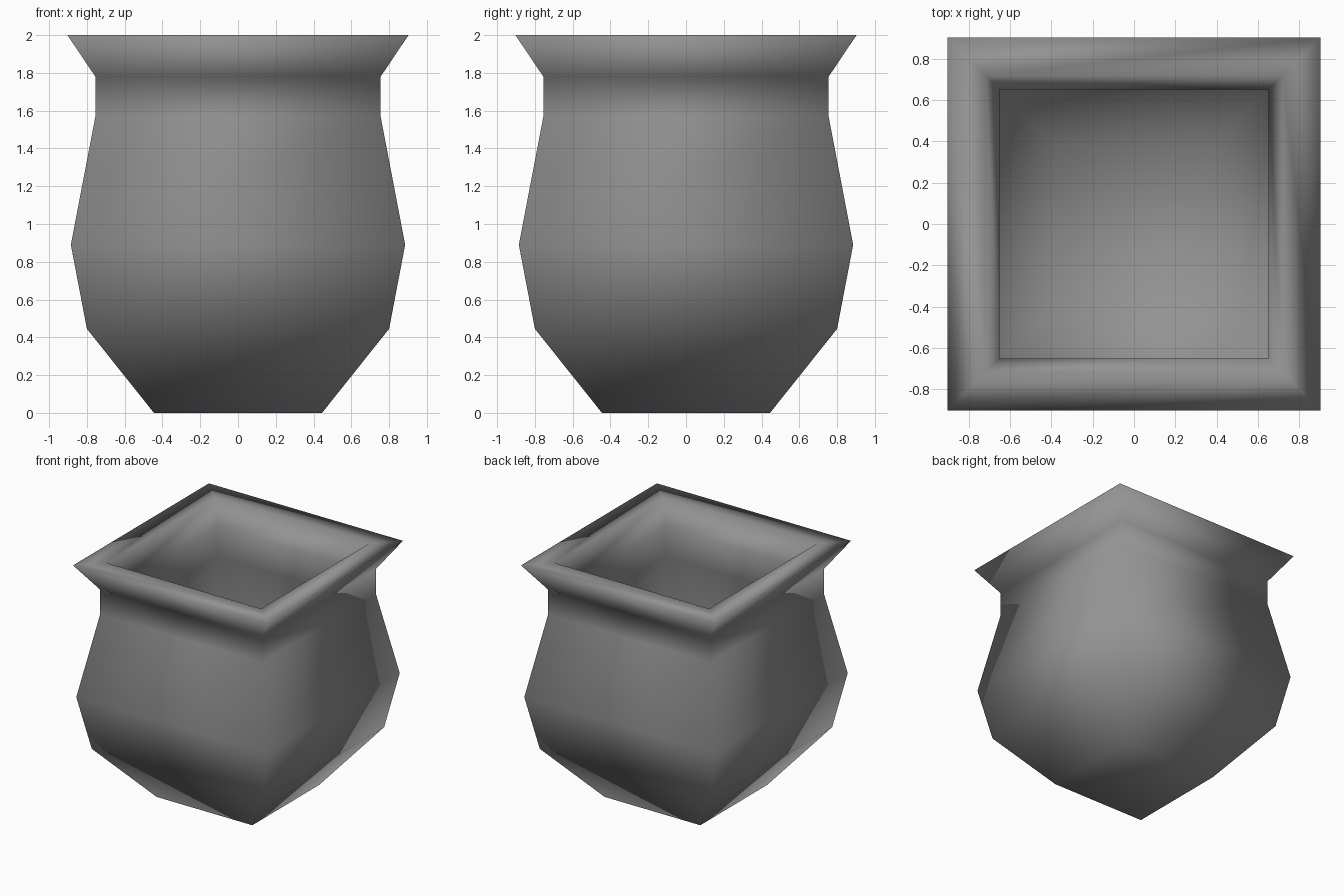
import bpy, bmesh

if "Cube" in bpy.data.objects:
    bpy.data.objects.remove(bpy.data.objects["Cube"])

# Single clay-grey colour
grey = bpy.data.materials.new("plain_grey")
grey.diffuse_color = (0.29, 0.29, 0.29, 1)
grey.use_nodes = True
grey.node_tree.nodes["Principled BSDF"].inputs["Base Color"].default_value = grey.diffuse_color

# Wall section as (half width, height): up the outside, over the rim, down the inside
profile = [
    (0.445, 0.0), (0.80, 0.445), (0.885, 0.89), (0.755, 1.57), (0.755, 1.78), (0.903, 2.0),
    (0.72, 2.0), (0.652, 1.80), (0.652, 1.55), (0.775, 0.89), (0.70, 0.49), (0.39, 0.10),
]

# Four-sided pot: one square ring per profile point
bm = bmesh.new()
rings = []
for r, z in profile:
    rings.append([bm.verts.new((sx * r, sy * r, z))
                  for sx, sy in ((-1, -1), (1, -1), (1, 1), (-1, 1))])
for lo, hi in zip(rings, rings[1:]):
    for i in range(4):
        j = (i + 1) % 4
        bm.faces.new((lo[i], lo[j], hi[j], hi[i]))

# Closed underside and inner floor
bm.faces.new(rings[0][::-1])
bm.faces.new(rings[-1])
bmesh.ops.recalc_face_normals(bm, faces=bm.faces)

# Shading is smooth everywhere, even over the corners
for f in bm.faces:
    f.smooth = True

mesh = bpy.data.meshes.new("square_pot")
bm.to_mesh(mesh)
bm.free()
mesh.materials.append(grey)
pot = bpy.data.objects.new("square_pot", mesh)
bpy.context.collection.objects.link(pot)
